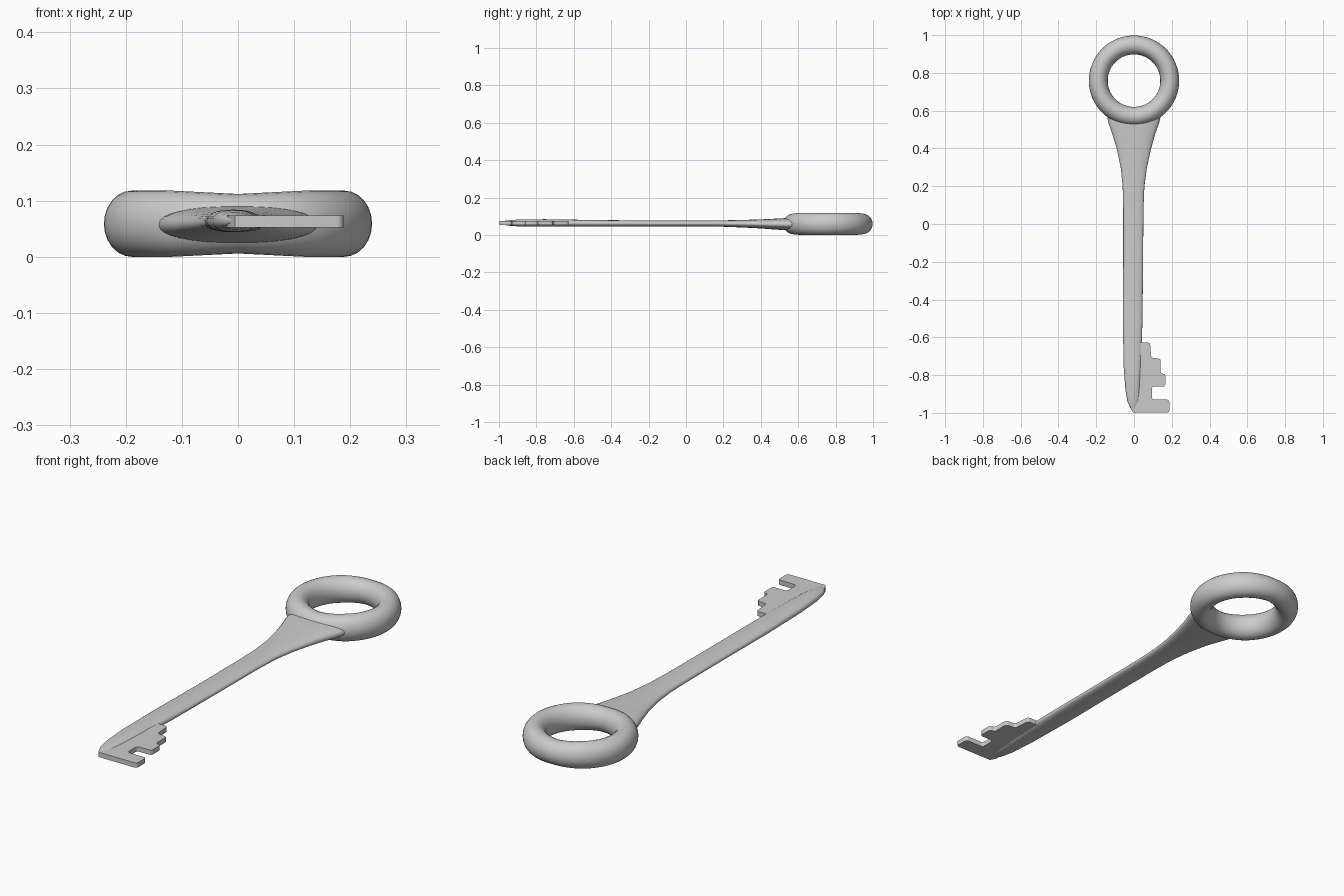
import bpy, bmesh
from math import sin, cos, pi, copysign

if "Cube" in bpy.data.objects:
    bpy.data.objects.remove(bpy.data.objects["Cube"])


def make_object(name, bm):
    bmesh.ops.recalc_face_normals(bm, faces=bm.faces)
    mesh = bpy.data.meshes.new(name)
    bm.to_mesh(mesh)
    bm.free()
    ob = bpy.data.objects.new(name, mesh)
    bpy.context.collection.objects.link(ob)
    bpy.context.view_layer.objects.active = ob
    ob.select_set(True)
    bpy.ops.object.shade_smooth_by_angle(angle=0.7)
    ob.select_set(False)
    return ob


def skin(name, rings, closed):
    bm = bmesh.new()
    loops = [[bm.verts.new(p) for p in r] for r in rings]
    n = len(loops[0])
    for a, b in zip(loops, loops[1:] + loops[:1] if closed else loops[1:]):
        for i in range(n):
            j = (i + 1) % n
            bm.faces.new((a[i], a[j], b[j], b[i]))
    if not closed:
        bm.faces.new(loops[0])
        bm.faces.new(loops[-1])
    return make_object(name, bm)


# Bow: ring with an oval tube, slightly thinner at front and back
rings = []
for k in range(64):
    a = 2 * pi * k / 64
    h = 0.052 + 0.007 * abs(sin(2 * a)) ** 0.5 if abs(cos(a)) < 0.7 else 0.059
    h = 0.053 + 0.006 * min(1, abs(cos(a)) * 1.6)
    ring = []
    for i in range(24):
        t = 2 * pi * i / 24
        r = 0.189 + 0.05 * cos(t)
        ring.append((r * cos(a), 0.762 + r * sin(a), 0.06 + h * sin(t)))
    rings.append(ring)
skin("bow_ring", rings, True)

# Shank: lofted oval sections (y, left x, right x, bottom z, top z)
sections = [
    (0.575, -0.142, 0.142, 0.026, 0.091),
    (0.54, -0.136, 0.134, 0.026, 0.091),
    (0.48, -0.115, 0.112, 0.030, 0.088),
    (0.40, -0.091, 0.090, 0.036, 0.084),
    (0.30, -0.070, 0.068, 0.041, 0.081),
    (0.20, -0.060, 0.055, 0.045, 0.079),
    (0.08, -0.057, 0.050, 0.046, 0.078),
    (-0.20, -0.057, 0.048, 0.046, 0.078),
    (-0.50, -0.059, 0.045, 0.045, 0.081),
    (-0.75, -0.055, 0.038, 0.045, 0.085),
    (-0.88, -0.045, 0.031, 0.046, 0.084),
    (-0.94, -0.034, 0.024, 0.050, 0.080),
    (-0.97, -0.020, 0.015, 0.055, 0.076),
    (-0.99, -0.006, 0.004, 0.060, 0.070),
]
rings = []
for y, x0, x1, z0, z1 in sections:
    ring = []
    for i in range(32):
        t = 2 * pi * i / 32
        c, s = [copysign(abs(v) ** 0.85, v) for v in (cos(t), sin(t))]
        ring.append(((x0 + x1) / 2 + (x1 - x0) / 2 * c, y,
                     (z0 + z1) / 2 + (z1 - z0) / 2 * s))
    rings.append(ring)
skin("shank", rings, False)

# Bit: flat stepped plate with rounded teeth
outline = [
    (0.0, -0.625), (0.085, -0.625), (0.091, -0.706), (0.141, -0.710),
    (0.141, -0.790), (0.166, -0.790), (0.166, -0.857), (0.094, -0.857),
    (0.094, -0.927), (0.188, -0.927), (0.188, -0.995), (-0.005, -0.995),
    (-0.020, -0.965),
]
bm = bmesh.new()
face = bm.faces.new([bm.verts.new((x, y, 0.053)) for x, y in outline])
corners = list(bm.verts)[1:11]
bmesh.ops.bevel(bm, geom=corners, offset=0.012, segments=3, profile=0.5,
                affect='VERTICES')
ext = bmesh.ops.extrude_face_region(bm, geom=list(bm.faces))
for v in ext["geom"]:
    if isinstance(v, bmesh.types.BMVert):
        v.co.z = 0.075
make_object("bit", bm)

# Centre the length and rest the key on the ground
bpy.context.view_layer.update()
pts = [v.co for o in bpy.data.objects for v in o.data.vertices]
dy = (max(p.y for p in pts) + min(p.y for p in pts)) / 2
dz = min(p.z for p in pts)
for o in bpy.data.objects:
    o.location = (0, -dy, -dz)
